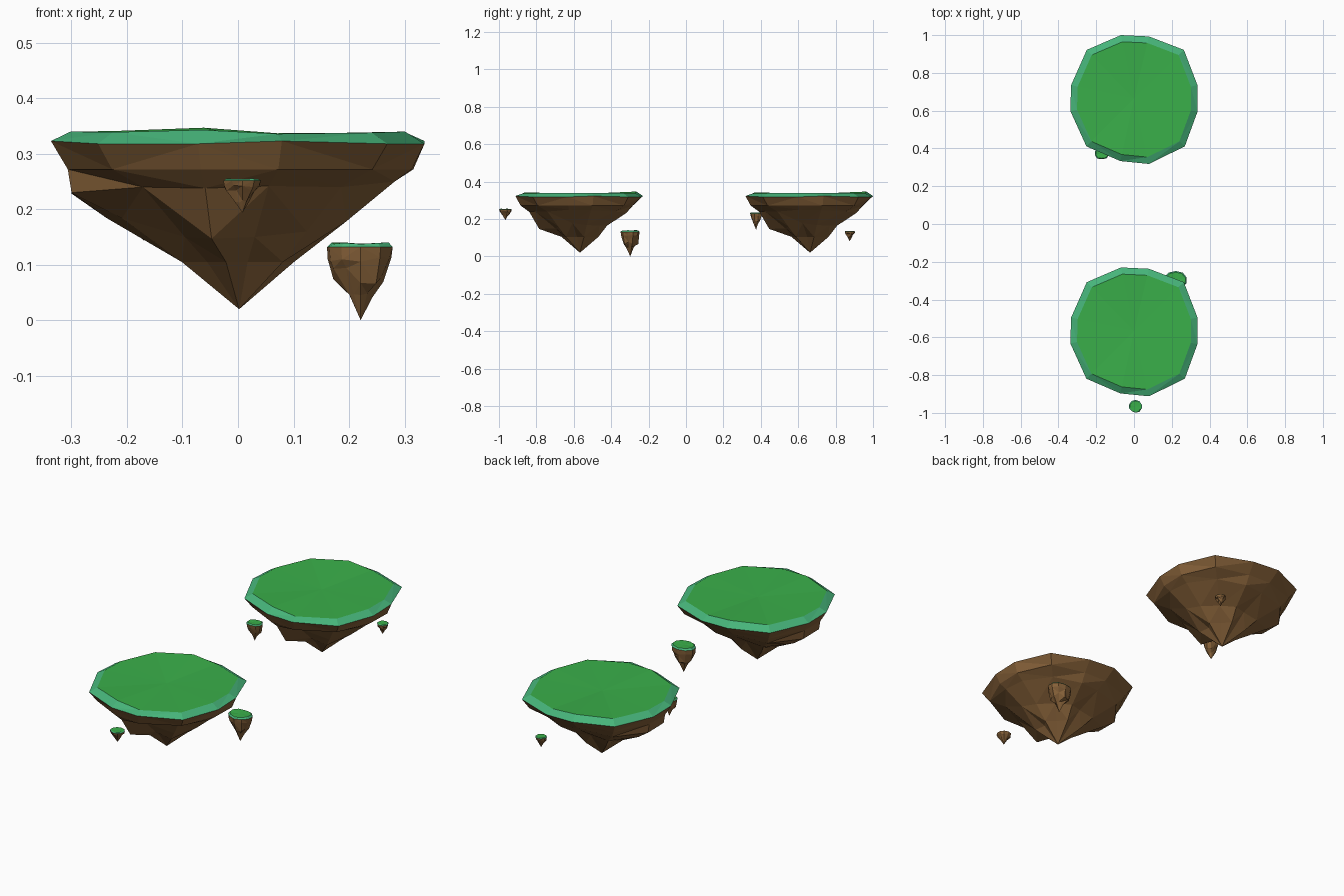
import bpy, bmesh, math, random

if "Cube" in bpy.data.objects:
    bpy.data.objects.remove(bpy.data.objects["Cube"])


def material(name, rgb):
    m = bpy.data.materials.new(name)
    m.diffuse_color = (*rgb, 1)
    m.use_nodes = True
    m.node_tree.nodes["Principled BSDF"].inputs["Base Color"].default_value = m.diffuse_color
    return m


MATS = [material("grass_green", (0.042, 0.43, 0.068)),
        material("grass_edge_teal", (0.062, 0.46, 0.195)),
        material("earth_brown", (0.235, 0.118, 0.04))]


def build(name, loc, rings, top_z, tip):
    """Loft rings (top to bottom) closed by a grass centre point and a rock tip."""
    bm = bmesh.new()
    loops = [[bm.verts.new(p) for p in ring] for ring in rings]
    n = len(loops[0])
    centre, point = bm.verts.new((0, 0, top_z)), bm.verts.new(tip)
    for i in range(n):
        j = (i + 1) % n
        bm.faces.new((centre, loops[0][i], loops[0][j])).material_index = 0
        for k in range(len(loops) - 1):
            a, b = loops[k], loops[k + 1]
            quad = (a[i], b[i], b[j], a[j])
            f = bm.faces.new(quad)
            f.material_index = 1 if k == 0 else 2
        bm.faces.new((point, loops[-1][j], loops[-1][i])).material_index = 2
    bmesh.ops.triangulate(bm, faces=[f for f in bm.faces if len(f.verts) > 3])
    bmesh.ops.recalc_face_normals(bm, faces=bm.faces)
    me = bpy.data.meshes.new(name)
    bm.to_mesh(me)
    bm.free()
    for m in MATS:
        me.materials.append(m)
    ob = bpy.data.objects.new(name, me)
    ob.location = loc
    bpy.context.collection.objects.link(ob)
    return ob


# Large island: twelve-sided outline, then scale and height of each lower ring
OUTLINE = [(.336, .072), (.264, .259), (.079, .330), (-.069, .337),
           (-.250, .259), (-.333, .072), (-.337, -.065), (-.252, -.252),
           (-.072, -.330), (.079, -.345), (.269, -.252), (.336, -.069)]
TOP_Z = [.339, .338, .337, .347, .341, .340, .340, .339, .343, .336, .338, .340]
SHELF = [.94, .91, .85, .84, .89, .92, .91, .90, .93, .92, .90, .93]
LEDGE = [(.82, .247), (.74, .24), (.75, .232), (.70, .235),
         (.78, .23), (.90, .228), (.89, .23), (.68, .24),
         (.82, .238), (.70, .242), (.69, .24), (.84, .25)]
SPUR = [(.50, .168), (.40, .165), (.44, .165), (.38, .165),
        (.46, .158), (.71, .184), (.62, .184), (.38, .15),
        (.66, .147), (.38, .15), (.46, .16), (.58, .178)]


def scaled(fz):
    return [(x * f, y * f, z) for (x, y), (f, z) in zip(OUTLINE, fz)]


def big_island(name, y):
    rings = [scaled([(.895, z) for z in TOP_Z]),
             scaled([(1, .318 + .005 * (i % 3 == 0)) for i in range(12)]),
             scaled([(f, .272) for f in SHELF]),
             scaled(LEDGE), scaled(SPUR),
             scaled([(.30 if i % 2 == 0 else .22, .105) for i in range(12)])]
    build(name, (0, y, 0), rings, .334, (.002, 0, .02))


# Small islet: ten-sided lumpy cone under a thin grass cap
def islet(name, x, y, z0, z1, rx, ry, seed):
    rnd = random.Random(seed)
    h = z1 - z0
    wob = [rnd.uniform(.92, 1.04) for _ in range(10)]
    rings = []
    for f, z, j in ((.86, .98, .02), (1, .93, 0), (.94, .77, .05),
                    (.74, .56, .17), (.34, .32, .08)):
        ring = []
        for i in range(10):
            a = math.tau * (i + .5) / 10
            r = wob[i] * (f + rnd.uniform(-j, j))
            ring.append((rx * r * math.cos(a), ry * r * math.sin(a),
                         h * (z + rnd.uniform(-.6, .6) * j)))
        rings.append(ring)
    build(name, (x, y, z0), rings, h * .97, (0, 0, 0))


big_island("front_island", -.567)
big_island("back_island", .663)
islet("front_island_large_islet", .221, -.298, 0.0, .142, .064, .051, 3)
islet("front_island_small_islet", .008, -.966, .194, .256, .035, .034, 5)
islet("back_island_large_islet", -.17, .375, .143, .237, .041, .034, 8)
islet("back_island_small_islet", .19, .875, .081, .138, .027, .027, 11)
